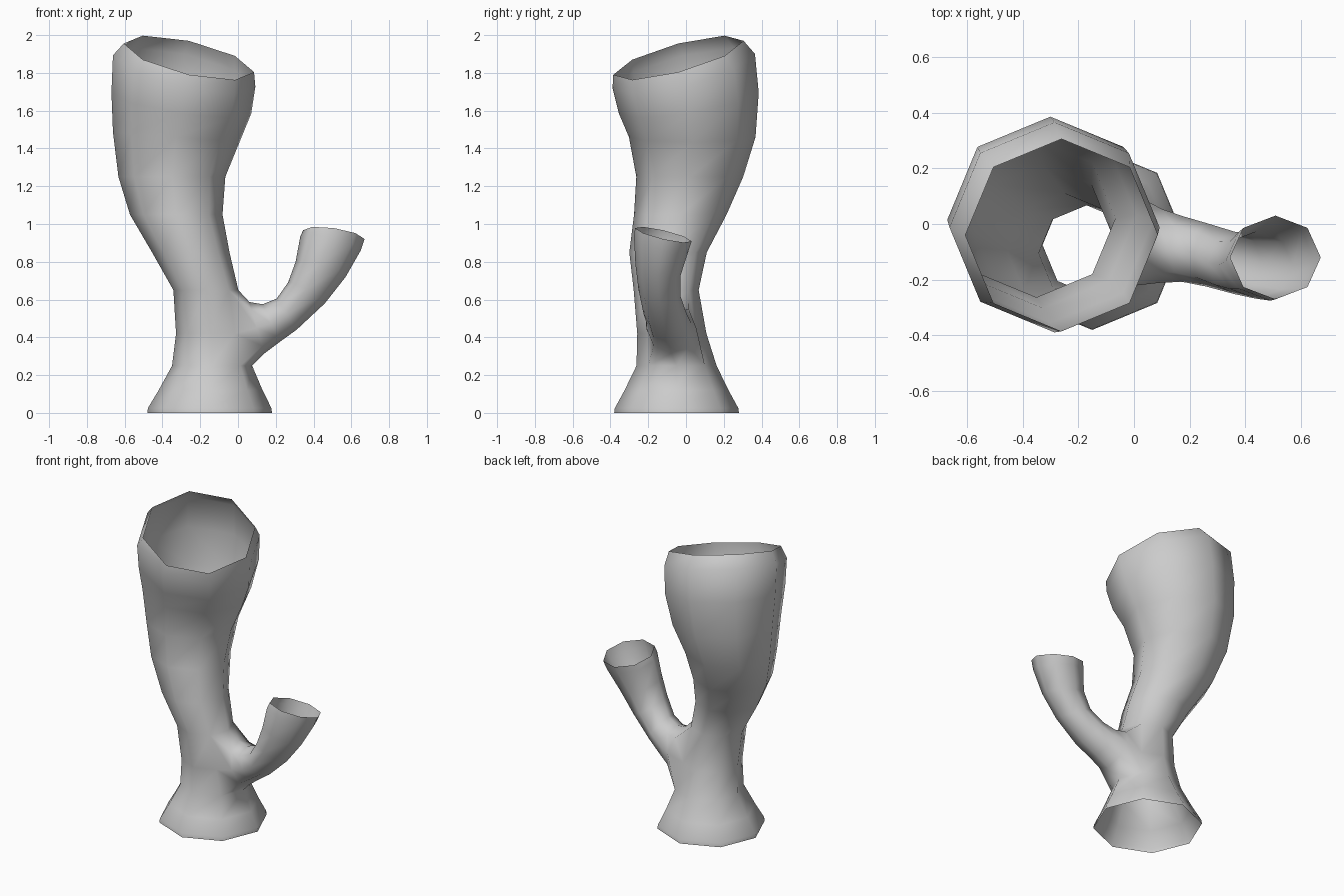
import bpy, bmesh
from math import sin, cos, tau
from mathutils import Vector

if "Cube" in bpy.data.objects:
    bpy.data.objects.remove(bpy.data.objects["Cube"])

SIDES = 8
bm = bmesh.new()


def ring(center, u, v):
    """Eight-sided loop spanned by two half-axes."""
    c, u, v = Vector(center), Vector(u), Vector(v)
    return [bm.verts.new(c + u * cos(tau * i / SIDES) + v * sin(tau * i / SIDES))
            for i in range(SIDES)]


def bridge(a, b):
    for i in range(SIDES):
        j = (i + 1) % SIDES
        bm.faces.new((a[i], a[j], b[j], b[i]))


# Main tube: x, y, z, radius, rise along x, rise along y
trunk = [
    (-.15, -.05, .00, .33, 0, 0),
    (-.15, -.05, .025, .327, 0, 0),
    (-.145, -.05, .12, .275, 0, 0),
    (-.137, -.05, .25, .212, 0, 0),
    (-.145, -.075, .42, .183, 0, 0),
    (-.17, -.105, .65, .172, 0, 0),
    (-.25, -.095, .85, .205, 0, 0),
    (-.327, -.03, 1.05, .245, 0, 0),
    (-.35, .02, 1.25, .283, 0, 0),
    (-.327, .033, 1.46, .335, -.08, .0),
    (-.30, .015, 1.64, .37, -.15, .15),
    (-.285, -.012, 1.81, .377, -.22, .24),
    (-.26, -.04, 1.88, .345, -.22, .26),
]
rings = [ring((x, y, z), (r, 0, r * sx), (0, r, r * sy))
         for x, y, z, r, sx, sy in trunk]
for a, b in zip(rings, rings[1:]):
    bridge(a, b)

# Open the trunk wall where the branch leaves
lo, mid, hi = rings[3:6]
bmesh.ops.delete(bm, geom=[mid[0]], context='VERTS')
prev = [lo[0], lo[1], mid[1], hi[1], hi[0], hi[7], mid[7], lo[7]]

# Side tube: underside x, z, upper side x, z, centre y, half width, rise along y
branch = [
    (.14, .315, .06, .587, -.078, .132, 0),
    (.22, .375, .13, .575, -.09, .118, 0),
    (.31, .44, .205, .605, -.11, .114, 0),
    (.46, .58, .265, .69, -.14, .112, -.02),
    (.57, .72, .305, .80, -.148, .12, -.03),
    (.65, .86, .33, .935, -.13, .145, -.035),
    (.67, .92, .345, .967, -.12, .15, -.035),
]
for x0, z0, x1, z1, y, w, rise in branch:
    loop = ring(((x0 + x1) / 2, y, (z0 + z1) / 2),
                ((x0 - x1) / 2, 0, (z0 - z1) / 2), (0, w, rise))
    bridge(prev, loop)
    prev = loop

# Finish as one smooth open shell
bmesh.ops.recalc_face_normals(bm, faces=bm.faces)
for f in bm.faces:
    f.smooth = True
mesh = bpy.data.meshes.new("tube_sponge")
bm.to_mesh(mesh)
bm.free()
obj = bpy.data.objects.new("tube_sponge", mesh)
bpy.context.collection.objects.link(obj)
